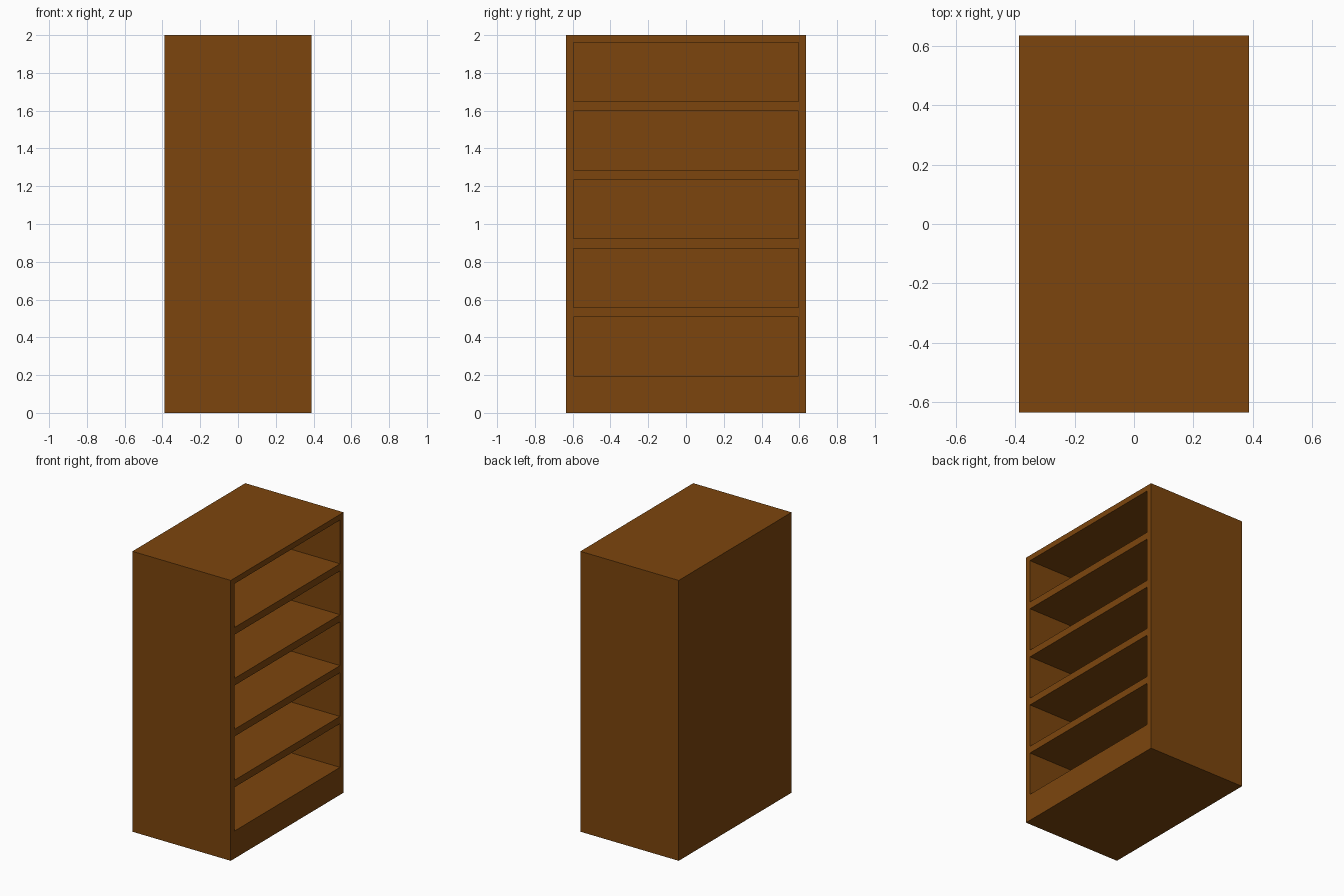
import bpy

if "Cube" in bpy.data.objects:
    bpy.data.objects.remove(bpy.data.objects["Cube"])

WALL = 0.04            # side, top and back panel thickness
X0, X1 = -0.388, 0.388
HALF_Y = 0.636
BAYS, BAY_H, PITCH, FIRST = 5, 0.312, 0.363, 0.196

wood = bpy.data.materials.new("brown_wood")
wood.diffuse_color = (0.202, 0.060, 0.004, 1)
wood.use_nodes = True
wood.node_tree.nodes["Principled BSDF"].inputs["Base Color"].default_value = wood.diffuse_color


def box(name, lo, hi):
    """Axis-aligned box between two corners."""
    bpy.ops.mesh.primitive_cube_add(size=1, location=[(a + b) / 2 for a, b in zip(lo, hi)])
    ob = bpy.context.object
    ob.name = name
    ob.scale = [b - a for a, b in zip(lo, hi)]
    bpy.ops.object.transform_apply(location=True, rotation=False, scale=True)
    ob.data.materials.append(wood)
    return ob


# Solid outer case
case = box("bookcase", (X0, -HALF_Y, 0), (X1, HALF_Y, 2))

# One open bay, repeated upwards, is cut out of the +x side
cutter = box("bay_cutter", (X0 + WALL, -HALF_Y + WALL, FIRST),
             (X1 + 0.1, HALF_Y - WALL, FIRST + BAY_H))
stack = cutter.modifiers.new("stack", 'ARRAY')
stack.count = BAYS
stack.use_relative_offset = False
stack.use_constant_offset = True
stack.constant_offset_displace = (0, 0, PITCH)
cutter.hide_render = True
cutter.display_type = 'WIRE'

cut = case.modifiers.new("open_bays", 'BOOLEAN')
cut.operation = 'DIFFERENCE'
cut.solver = 'EXACT'
cut.object = cutter

# Bake the cut and drop the helper
bpy.context.view_layer.objects.active = case
bpy.ops.object.modifier_apply(modifier=cut.name)
bpy.data.objects.remove(cutter)
